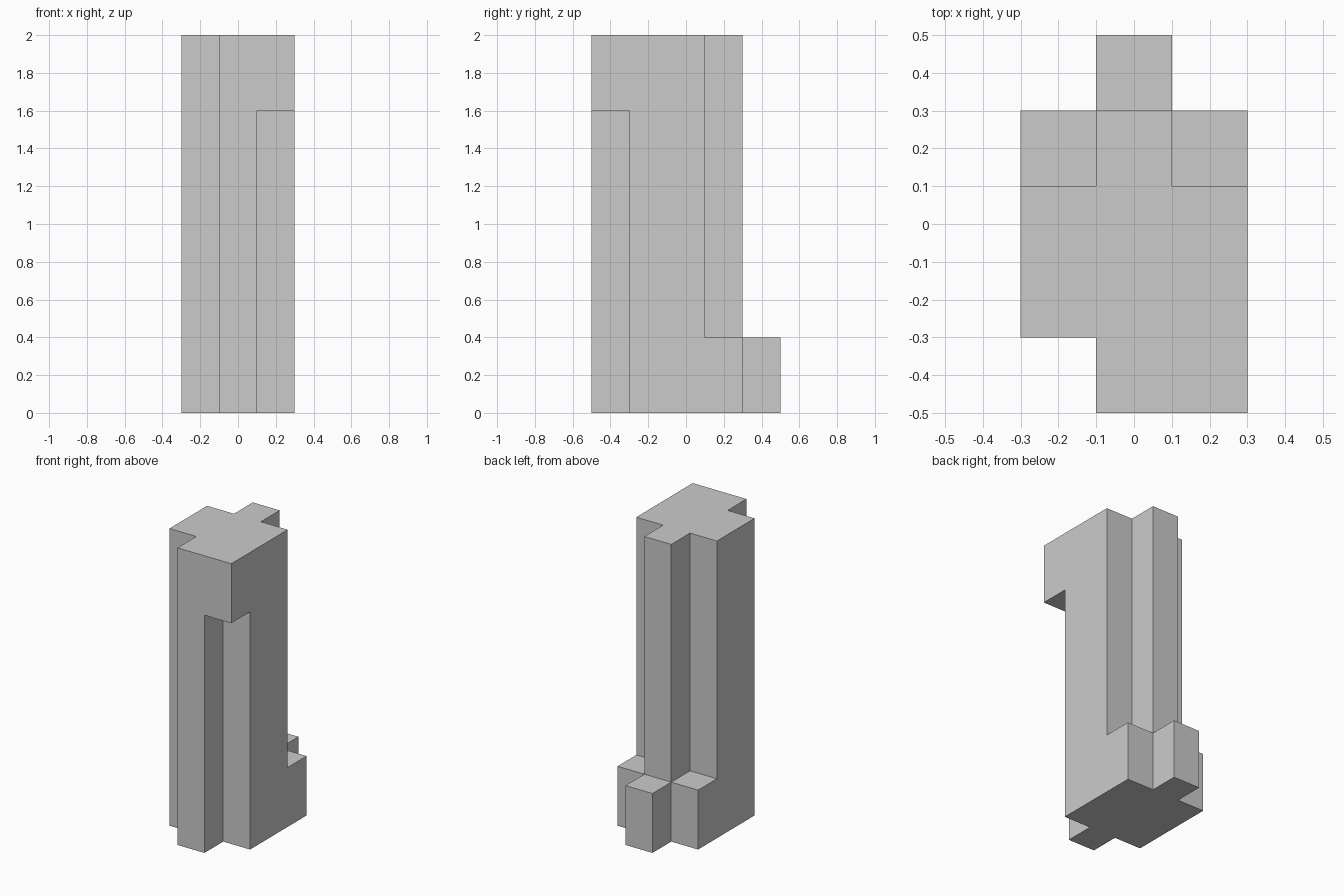
import bpy, bmesh, math

if "Cube" in bpy.data.objects:
    bpy.data.objects.remove(bpy.data.objects["Cube"])

# Cell boundaries along each axis
X = [-0.3, -0.1, 0.1, 0.3]
Y = [-0.5, -0.3, 0.1, 0.3, 0.5]
Z = [0.0, 0.4, 1.6, 2.0]

# Plan of each storey, rows from front to back, '#' is solid
BASE = [".#.", "###", "###", ".#."]
SHAFT = [".#.", "###", ".#.", "..."]
HEAD = [".##", "###", ".#.", "..."]

solid = {(i, j, k)
         for k, plan in enumerate((BASE, SHAFT, HEAD))
         for j, row in enumerate(plan)
         for i, c in enumerate(row) if c == "#"}

# Outer skin of the block: one quad wherever a solid cell meets empty space
bm = bmesh.new()
for cell in solid:
    for axis in range(3):
        for side in (0, 1):
            near = list(cell)
            near[axis] += 2 * side - 1
            if tuple(near) in solid:
                continue
            u, v = (axis + 1) % 3, (axis + 2) % 3
            loop = []
            for du, dv in ((0, 0), (1, 0), (1, 1), (0, 1)):
                p = list(cell)
                p[axis] += side
                p[u] += du
                p[v] += dv
                loop.append(bm.verts.new((X[p[0]], Y[p[1]], Z[p[2]])))
            bm.faces.new(loop if side else loop[::-1])

# Weld, then merge flat neighbours into whole faces
bmesh.ops.remove_doubles(bm, verts=bm.verts[:], dist=1e-4)
bmesh.ops.dissolve_limit(bm, angle_limit=math.radians(1),
                         verts=bm.verts[:], edges=bm.edges[:])

mesh = bpy.data.meshes.new("stepped_column")
bm.to_mesh(mesh)
bm.free()

grey = bpy.data.materials.new("light_grey")
grey.diffuse_color = (0.6, 0.6, 0.6, 1.0)
grey.use_nodes = True
grey.node_tree.nodes["Principled BSDF"].inputs["Base Color"].default_value = grey.diffuse_color
mesh.materials.append(grey)
column = bpy.data.objects.new("stepped_column", mesh)
bpy.context.collection.objects.link(column)
